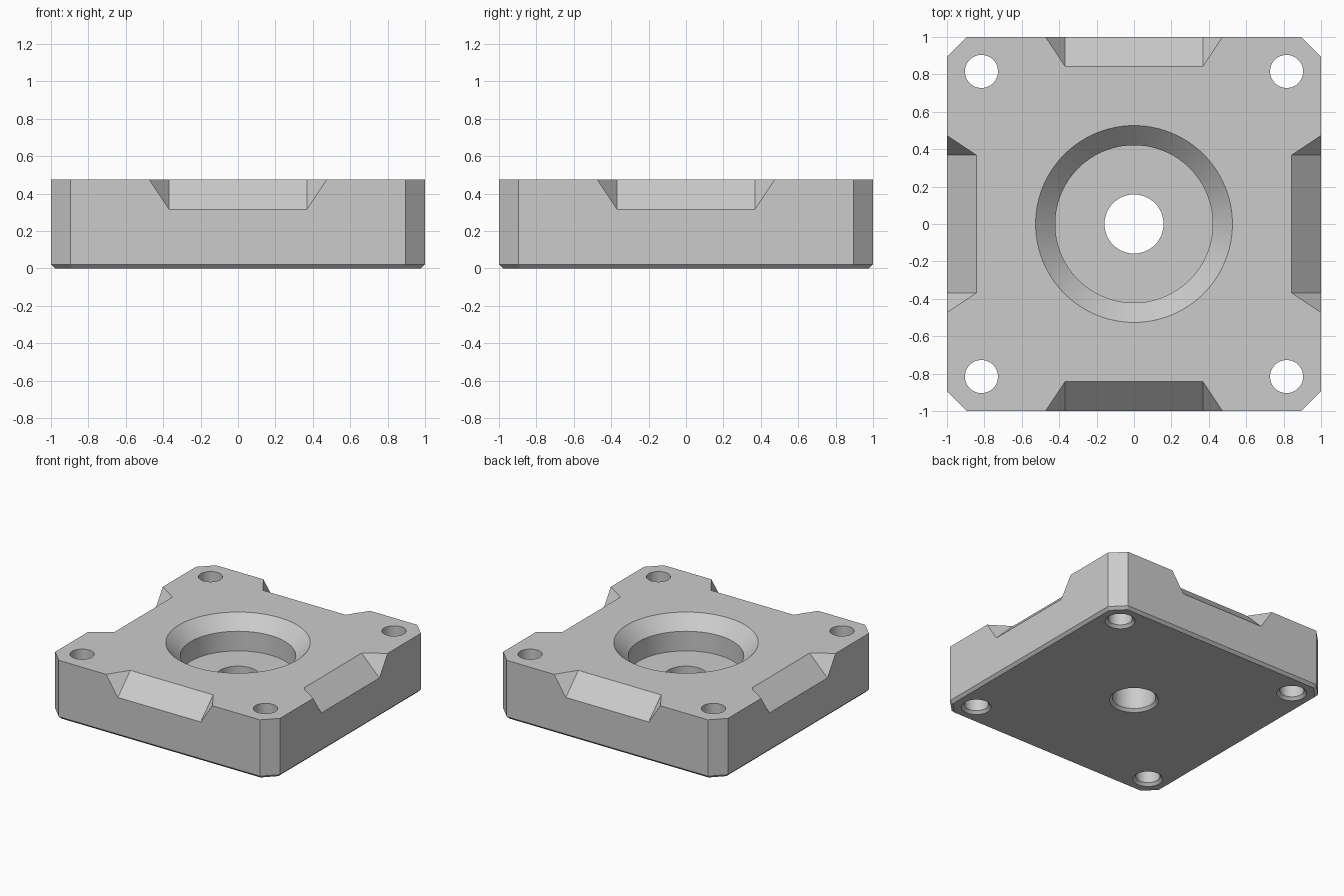
import bpy, bmesh, math
from mathutils import Matrix

if "Cube" in bpy.data.objects:
    bpy.data.objects.remove(bpy.data.objects["Cube"])

U = 1 / 19            # modelling unit: the plate is 38 units wide
H, HALF = 9, 19       # plate height and half width
EDGE = 0.4            # small chamfer on the underside

grey = bpy.data.materials.new("light grey")
grey.diffuse_color = (0.6, 0.6, 0.6, 1)
grey.use_nodes = True
grey.node_tree.nodes["Principled BSDF"].inputs["Base Color"].default_value = grey.diffuse_color


def loft(name, rings):
    """Closed solid through a stack of equally long vertex rings."""
    bm = bmesh.new()
    loops = [[bm.verts.new([c * U for c in p]) for p in ring] for ring in rings]
    n = len(loops[0])
    for a, b in zip(loops, loops[1:]):
        for i in range(n):
            j = (i + 1) % n
            bm.faces.new((a[i], a[j], b[j], b[i]))
    bm.faces.new(loops[0][::-1])
    bm.faces.new(loops[-1])
    bmesh.ops.recalc_face_normals(bm, faces=bm.faces)
    mesh = bpy.data.meshes.new(name)
    bm.to_mesh(mesh)
    bm.free()
    mesh.materials.append(grey)
    ob = bpy.data.objects.new(name, mesh)
    bpy.context.collection.objects.link(ob)
    return ob


def octagon(half, cut, z):
    """Square outline with clipped corners."""
    a, b = half, half - cut
    return [(x, y, z) for x, y in ((a, -b), (a, b), (b, a), (-b, a),
                                   (-a, b), (-a, -b), (-b, -a), (b, -a))]


def turned(name, profile, x=0, y=0, n=96):
    """Round solid from (radius, height) pairs."""
    return loft(name, [[(x + r * math.cos(2 * math.pi * i / n),
                         y + r * math.sin(2 * math.pi * i / n), z)
                        for i in range(n)] for r, z in profile])


def hole(name, r, x=0, y=0, n=64):
    """Through hole with a chamfered mouth on the underside."""
    return turned(name, [(r + EDGE + 1, -1), (r, EDGE), (r, H + 1)], x, y, n)


# plate with clipped corners and chamfered bottom edge
inner_cut = 2 - EDGE * (2 - math.sqrt(2))
plate = loft("plate", [octagon(HALF - EDGE, inner_cut, 0),
                       octagon(HALF, 2, EDGE), octagon(HALF, 2, H)])

# central countersunk pocket and bore
cutters = [turned("pocket_cutter", [(8, 4), (8, 7), (11, 10)]),
           hole("bore_cutter", 3)]

# corner screw holes
for sx in (-1, 1):
    for sy in (-1, 1):
        cutters.append(hole("screw_hole_cutter", 1.68, 15.5 * sx, 15.5 * sy, 48))

# sloped grip notches, one in the middle of each side
for k in range(4):
    rings = []
    for t in (-1, 4):
        ring = []
        for x, s in ((-7, 0), (7, 0), (7 + 8 / 3, 4), (-7 - 8 / 3, 4)):
            ring.append((x, -(16 + t + s / 2), H - t + s / 2))
        rings.append(ring)
    notch = loft("notch_cutter", rings)
    notch.data.transform(Matrix.Rotation(k * math.pi / 2, 4, 'Z'))
    cutters.append(notch)

# cut everything out of the plate
bpy.context.view_layer.objects.active = plate
for c in cutters:
    c.hide_render = True
    mod = plate.modifiers.new("cut", 'BOOLEAN')
    mod.operation = 'DIFFERENCE'
    mod.solver = 'EXACT'
    mod.object = c
    bpy.ops.object.modifier_apply(modifier=mod.name)
    bpy.data.objects.remove(c)

# smooth round walls, keep machined edges sharp
bpy.ops.object.select_all(action='DESELECT')
plate.select_set(True)
bpy.ops.object.shade_smooth_by_angle(angle=math.radians(25))
